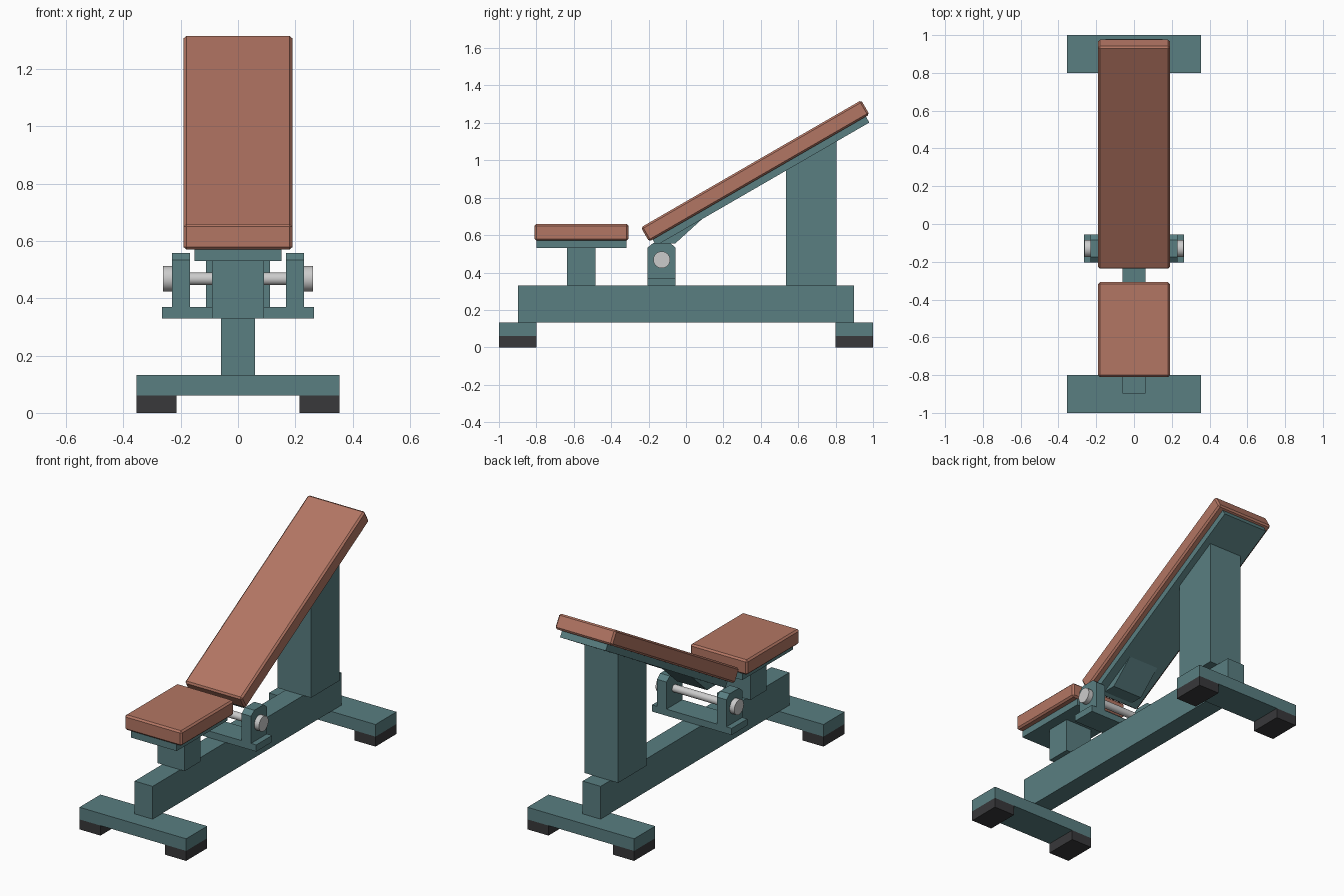
import bpy, bmesh
from math import radians, cos, sin
from mathutils import Matrix

if "Cube" in bpy.data.objects:
    bpy.data.objects.remove(bpy.data.objects["Cube"])


def material(name, rgb):
    m = bpy.data.materials.new(name)
    m.diffuse_color = (*rgb, 1)
    m.use_nodes = True
    m.node_tree.nodes["Principled BSDF"].inputs["Base Color"].default_value = m.diffuse_color
    return m


FRAME = material("teal_paint", (0.10, 0.21, 0.22))
PAD = material("tan_leather", (0.45, 0.18, 0.125))
RUBBER = material("black_rubber", (0.04, 0.04, 0.043))


def finish(name, bm, mat=None):
    bmesh.ops.recalc_face_normals(bm, faces=bm.faces)
    me = bpy.data.meshes.new(name)
    bm.to_mesh(me)
    bm.free()
    ob = bpy.data.objects.new(name, me)
    bpy.context.collection.objects.link(ob)
    if mat:
        me.materials.append(mat)
    return ob


def prism(name, profile, x0, x1, mat):
    """Extrude a (y, z) profile from x0 to x1."""
    bm = bmesh.new()
    face = bm.faces.new([bm.verts.new((x0, y, z)) for y, z in profile])
    ext = bmesh.ops.extrude_face_region(bm, geom=[face])["geom"]
    bmesh.ops.translate(bm, vec=(x1 - x0, 0, 0),
                        verts=[v for v in ext if isinstance(v, bmesh.types.BMVert)])
    return finish(name, bm, mat)


def box(name, x, y, z, mat, bevel=0):
    ob = prism(name, [(y[0], z[0]), (y[1], z[0]), (y[1], z[1]), (y[0], z[1])], *x, mat)
    if bevel:
        mod = ob.modifiers.new("bevel", 'BEVEL')
        mod.width, mod.segments = bevel, 1
    return ob


def rod(name, x0, x1, y, z, r):
    bm = bmesh.new()
    mat = Matrix.Translation(((x0 + x1) / 2, y, z)) @ Matrix.Rotation(radians(90), 4, 'Y')
    bmesh.ops.create_cone(bm, cap_ends=True, segments=32, radius1=r, radius2=r,
                          depth=x1 - x0, matrix=mat)
    for f in bm.faces:
        f.smooth = len(f.verts) == 4
    for e in bm.edges:
        e.smooth = all(f.smooth for f in e.link_faces)
    return finish(name, bm)


# Base: cross feet with rubber pads, joined by the main beam
for end, y in (("front", (-1, -0.8)), ("rear", (0.8, 1))):
    box(end + "_foot_bar", (-0.355, 0.355), y, (0.06, 0.133), FRAME)
    for side, x in (("left", (-0.355, -0.215)), ("right", (0.215, 0.355))):
        box(f"{end}_{side}_rubber_foot", x, y, (0, 0.06), RUBBER)
box("main_beam", (-0.06, 0.06), (-0.897, 0.897), (0.133, 0.33), FRAME)

# Seat
box("seat_post", (-0.09, 0.09), (-0.635, -0.485), (0.33, 0.53), FRAME)
box("seat_plate", (-0.152, 0.152), (-0.8, -0.318), (0.53, 0.57), FRAME)
box("seat_cushion", (-0.19, 0.19), (-0.81, -0.308), (0.57, 0.66), PAD, 0.01)

# Backrest: built flat along y, then tilted about its lower underside edge
LOW_Y, LOW_Z, TILT = -0.197, 0.565, radians(30)
tilt = Matrix.Translation((0, LOW_Y, LOW_Z)) @ Matrix.Rotation(TILT, 4, 'X')
cushion = box("backrest_cushion", (-0.19, 0.19), (0, 1.36), (0, 0.088), PAD, 0.01)
plate = box("backrest_plate", (-0.152, 0.152), (0.022, 1.338), (-0.037, 0), FRAME)
for ob in (cushion, plate):
    ob.matrix_world = tilt


def under(y):
    """Height of the backrest plate's underside at y."""
    return LOW_Z - 0.037 / cos(TILT) + (y - LOW_Y) * sin(TILT) / cos(TILT)


# Rear post cut to the backrest slope, and the wedge above the hinge
prism("rear_post", [(0.535, 0.33), (0.805, 0.33), (0.805, under(0.805)),
                    (0.535, under(0.535))], -0.112, 0.112, FRAME)
prism("backrest_wedge", [(-0.145, 0.555), (-0.058, 0.555), (0.085, under(0.085))],
      -0.1, 0.1, FRAME)

# Hinge bracket with chamfered cheeks and a headed steel axle
box("hinge_base", (-0.265, 0.265), (-0.205, -0.055), (0.33, 0.37), FRAME)
cheek = [(-0.205, 0.37), (-0.055, 0.37), (-0.055, 0.533), (-0.085, 0.558),
         (-0.175, 0.558), (-0.205, 0.533)]
rod("hinge_axle", -0.232, 0.232, -0.13, 0.468, 0.022)
for side, s in (("left", -1), ("right", 1)):
    prism(side + "_hinge_cheek", cheek, s * 0.168, s * 0.231, FRAME)
    a, b = sorted((s * 0.231, s * 0.262))
    rod(side + "_axle_head", a, b, -0.13, 0.468, 0.045)
